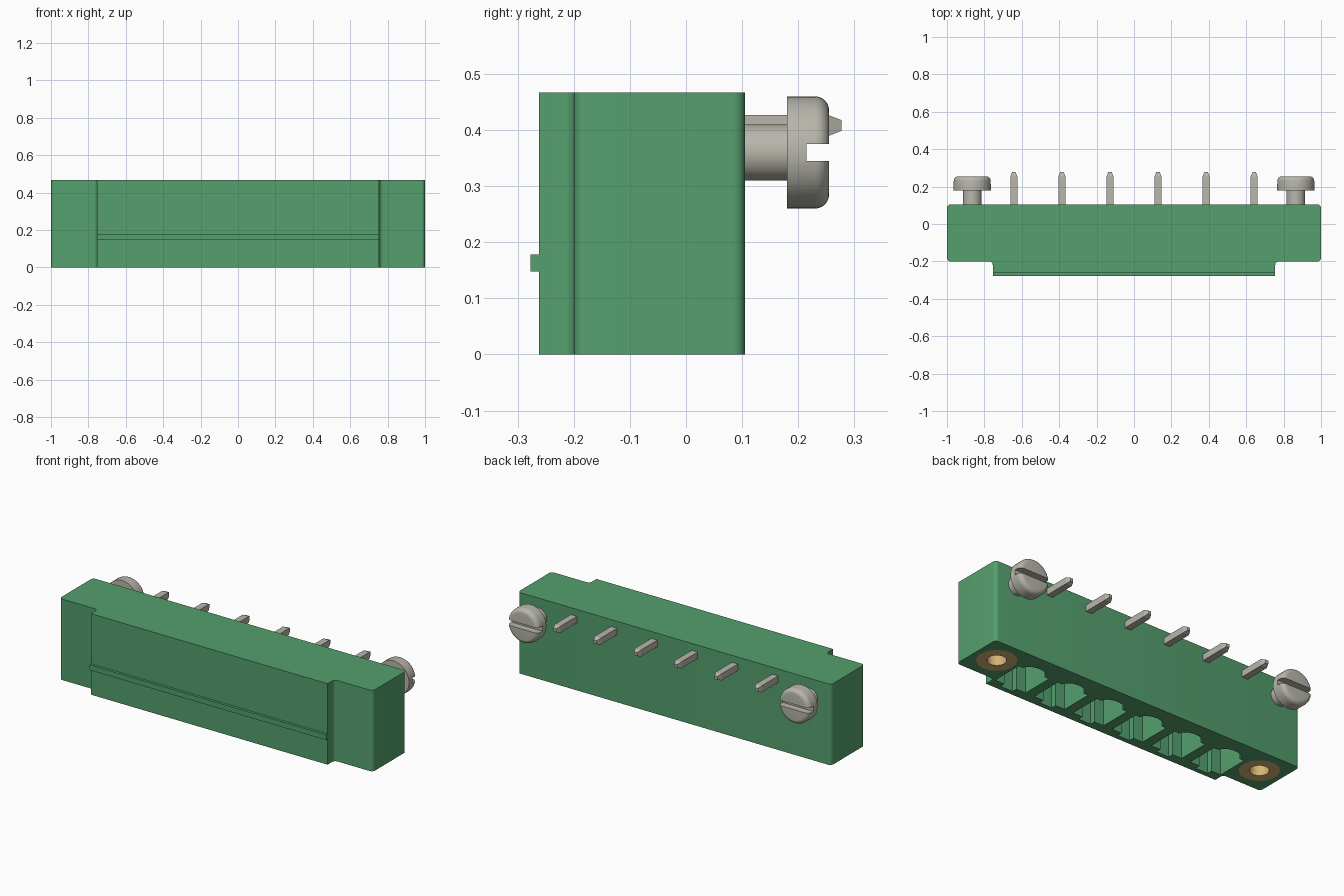
import bpy, bmesh
from math import pi, sin, cos, radians
from mathutils import Matrix, Vector

if "Cube" in bpy.data.objects:
    bpy.data.objects.remove(bpy.data.objects["Cube"], do_unlink=True)


def material(name, rgb, metallic=0.0):
    m = bpy.data.materials.new(name)
    m.use_nodes = True
    m.diffuse_color = (*rgb, 1)
    node = m.node_tree.nodes["Principled BSDF"]
    node.inputs["Base Color"].default_value = (*rgb, 1)
    node.inputs["Roughness"].default_value = 0.5
    return m


GREEN = material("green plastic", (0.09, 0.35, 0.155))
STEEL = material("warm grey metal", (0.48, 0.47, 0.41))
BRASS = material("brass", (0.68, 0.45, 0.18))


def make(name, bm, mat):
    bmesh.ops.recalc_face_normals(bm, faces=bm.faces)
    mesh = bpy.data.meshes.new(name)
    bm.to_mesh(mesh)
    bm.free()
    mesh.materials.append(mat)
    ob = bpy.data.objects.new(name, mesh)
    bpy.context.collection.objects.link(ob)
    return ob


def activate(ob):
    bpy.ops.object.select_all(action='DESELECT')
    ob.select_set(True)
    bpy.context.view_layer.objects.active = ob


def smooth(ob):
    activate(ob)
    bpy.ops.object.shade_smooth_by_angle(angle=radians(30))


def cut(ob, cutter):
    mod = ob.modifiers.new("cut", 'BOOLEAN')
    mod.operation, mod.solver, mod.object = 'DIFFERENCE', 'EXACT', cutter
    activate(ob)
    bpy.ops.object.modifier_apply(modifier=mod.name)
    bpy.data.objects.remove(cutter, do_unlink=True)


def prism(bm, outline, z0, z1):
    """Extrude an xy outline from z0 to z1."""
    face = bm.faces.new([bm.verts.new((x, y, z0)) for x, y in outline])
    out = bmesh.ops.extrude_face_region(bm, geom=[face])
    top = [v for v in out["geom"] if isinstance(v, bmesh.types.BMVert)]
    bmesh.ops.translate(bm, verts=top, vec=(0, 0, z1 - z0))


def box(bm, lo, hi):
    prism(bm, [(lo[0], lo[1]), (hi[0], lo[1]), (hi[0], hi[1]), (lo[0], hi[1])], lo[2], hi[2])


def lathe(bm, profile, matrix, steps=40):
    """Spin (radius, height) points about local z, then place by matrix."""
    verts = [bm.verts.new((r, 0, h)) for r, h in profile]
    edges = [bm.edges.new(p) for p in zip(verts, verts[1:])]
    out = bmesh.ops.spin(bm, geom=verts + edges, cent=(0, 0, 0), axis=(0, 0, 1),
                         angle=2 * pi, steps=steps, use_merge=True)
    bmesh.ops.remove_doubles(bm, verts=bm.verts, dist=0.0002)
    bmesh.ops.transform(bm, matrix=matrix, verts=bm.verts)


def arc(cx, cy, rx, ry, a0, a1, n=6):
    angles = [radians(a0 + (a1 - a0) * i / n) for i in range(n + 1)]
    return [(cx + rx * cos(a), cy + ry * sin(a)) for a in angles]


PITCH = 0.257
PIN_X = [(i - 2.5) * PITCH for i in range(6)]
WING_X = 0.865
HEIGHT = 0.467
INSERT_Y, INSERT_R, INSERT_DEPTH = -0.047, 0.104, 0.24

# Housing: stepped outline with rounded wing corners and rounded inner steps
half = ([(0.755, -0.262)] + arc(0.775, -0.22, 0.02, 0.02, 180, 90)
        + arc(0.98, -0.18, 0.02, 0.02, -90, 0)
        + arc(0.98, 0.085, 0.02, 0.02, 0, 90))
bm = bmesh.new()
prism(bm, half + [(-x, y) for x, y in reversed(half)], 0, HEIGHT)
housing = make("housing", bm, GREEN)

# Pin pockets with a rounded back recess and a front key slot, plus insert bores
bm = bmesh.new()
for px in PIN_X:
    outline = [(-0.1, -0.205), (-0.04, -0.205), (-0.04, -0.235), (0.04, -0.235),
               (0.04, -0.205), (0.1, -0.205), (0.1, -0.02)]
    outline += arc(0, -0.02, 0.07, 0.045, 0, 180, 12) + [(-0.1, -0.02)]
    prism(bm, [(px + x, y) for x, y in outline], -0.05, 0.34)
for side in (-1, 1):
    ring = arc(side * WING_X, INSERT_Y, INSERT_R, INSERT_R, 0, 360, 40)[:-1]
    prism(bm, ring, -0.05, INSERT_DEPTH)
cut(housing, make("pocket_cutter", bm, GREEN))
smooth(housing)

# Raised rib along the front
bm = bmesh.new()
box(bm, (-0.755, -0.277, 0.148), (0.755, -0.26, 0.178))
make("front_rib", bm, GREEN)

for side, label in ((1, "left"), (-1, "right")):
    # Threaded insert with a blind bore
    bm = bmesh.new()
    lathe(bm, [(0, 0.22), (0.05, 0.22), (0.05, 0), (INSERT_R, 0),
               (INSERT_R, INSERT_DEPTH), (0, INSERT_DEPTH)],
          Matrix.Translation((side * WING_X, INSERT_Y, 0)))
    smooth(make(label + "_insert", bm, BRASS))

    # Slotted screw pointing out of the back
    bm = bmesh.new()
    profile = [(0, 0.09), (0.05, 0.09), (0.05, 0.18), (0.1, 0.18)]
    profile += arc(0.075, 0.23, 0.025, 0.025, 0, 90) + [(0, 0.255)]
    lathe(bm, profile, Matrix.Translation((side * WING_X, 0, 0.36)) @ Matrix.Rotation(-pi / 2, 4, 'X'))
    screw = make(label + "_screw", bm, STEEL)
    bm = bmesh.new()
    box(bm, (side * WING_X - 0.15, 0.215, 0.345), (side * WING_X + 0.15, 0.3, 0.375))
    cut(screw, make("slot_cutter", bm, STEEL))
    smooth(screw)


def tapered_bar(bm, start, end, width, taper):
    """Square bar from start to end with a pointed tip at the end."""
    start, end = Vector(start), Vector(end)
    axis = (end - start).normalized()
    u, v = Vector((1, 0, 0)), axis.cross((1, 0, 0))
    rings = []
    for centre, h in ((start, width / 2), (end - axis * taper, width / 2), (end, width / 4)):
        rings.append([bm.verts.new(centre + u * a * h + v * b * h)
                      for a, b in ((-1, -1), (1, -1), (1, 1), (-1, 1))])
    for a, b in zip(rings, rings[1:]):
        for i in range(4):
            j = (i + 1) % 4
            bm.faces.new((a[i], a[j], b[j], b[i]))
    bm.faces.new(rings[0])
    bm.faces.new(rings[-1])


# Angled contact pins: solder tail out of the back, contact down the pocket
for i, px in enumerate(PIN_X):
    bm = bmesh.new()
    tapered_bar(bm, (px, -0.1, 0.408), (px, 0.277, 0.408), 0.038, 0.024)
    tapered_bar(bm, (px, -0.1, 0.408), (px, -0.1, 0.12), 0.038, 0.024)
    make("pin_%d" % (i + 1), bm, STEEL)
